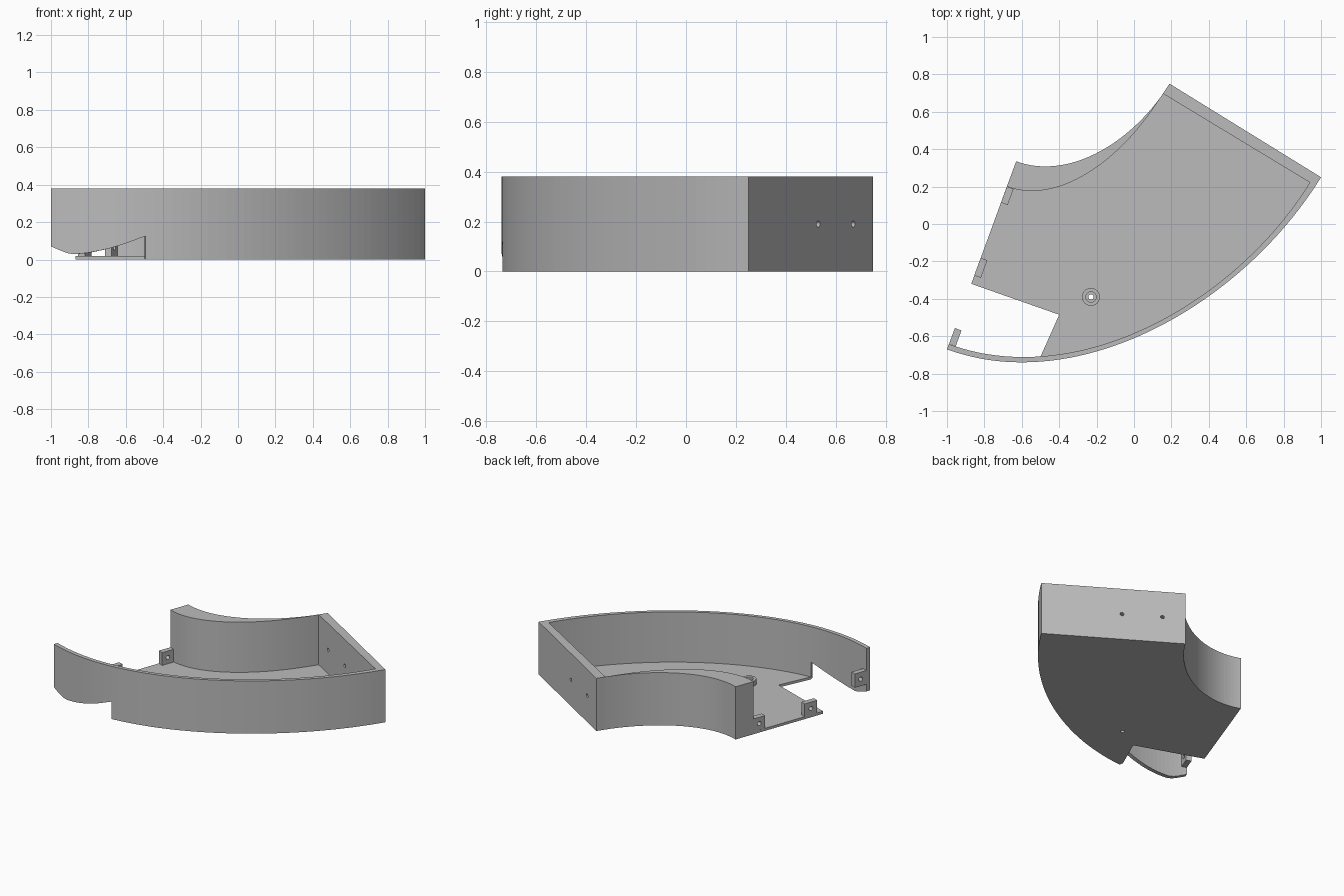
import bpy, bmesh, math
from mathutils import Vector

if "Cube" in bpy.data.objects:
    bpy.data.objects.remove(bpy.data.objects["Cube"])

H, FLOOR, N = 0.38, 0.018, 36
grey = bpy.data.materials.new("plain grey")
grey.diffuse_color = (0.5, 0.5, 0.5, 1)
grey.use_nodes = True
grey.node_tree.nodes["Principled BSDF"].inputs["Base Color"].default_value = grey.diffuse_color

# Directions along and into the open end, and along and out of the closed end
U, V = Vector((0.345, 0.938)), Vector((0.938, -0.345))
W = Vector((0.525, 0.851))
D = Vector((-0.63, 0.335))          # inner corner of the open end
A, B = Vector((0.19, 0.75)), Vector((1.0, 0.25))


def curve(p, q, a, b, t0=0.0, t1=1.0, n=N):
    """Bend leaving p square to the open end and reaching q square to the closed end."""
    p, q = Vector(p), Vector(q)
    c, d = p + V * a, q - W * b
    pts = []
    for i in range(n + 1):
        t = t0 + (t1 - t0) * i / n
        s = 1 - t
        pts.append(p * s**3 + c * 3 * s * s * t + d * 3 * s * t * t + q * t**3)
    return pts


def finish(name, bm):
    bmesh.ops.recalc_face_normals(bm, faces=bm.faces)
    me = bpy.data.meshes.new(name)
    bm.to_mesh(me)
    bm.free()
    me.materials.append(grey)
    ob = bpy.data.objects.new(name, me)
    bpy.context.collection.objects.link(ob)
    return ob


def prism(name, pts, z0, z1):
    bm = bmesh.new()
    lo = [bm.verts.new((p[0], p[1], z0)) for p in pts]
    hi = [bm.verts.new((p[0], p[1], z1)) for p in pts]
    bm.faces.new(lo)
    bm.faces.new(hi)
    for i in range(len(pts)):
        j = (i + 1) % len(pts)
        bm.faces.new((lo[i], lo[j], hi[j], hi[i]))
    return finish(name, bm)


def wall(name, outer, inner, bottom=lambda x: 0.0):
    """Curved wall between two lines, with a bottom edge given by a rule."""
    bm = bmesh.new()
    rows = []
    for o, i in zip(outer, inner):
        z = bottom(o.x)
        rows.append([bm.verts.new(c) for c in
                     ((o.x, o.y, z), (i.x, i.y, z), (i.x, i.y, H), (o.x, o.y, H))])
    for r, s in zip(rows, rows[1:]):
        for k in range(4):
            m = (k + 1) % 4
            bm.faces.new((r[k], r[m], s[m], s[k]))
    bm.faces.new(rows[0])
    bm.faces.new(rows[-1])
    return finish(name, bm)


def drill(ob, at, axis, r, depth):
    bm = bmesh.new()
    bmesh.ops.create_cone(bm, cap_ends=True, segments=16, radius1=r, radius2=r, depth=depth)
    cutter = finish("hole_cutter", bm)
    cutter.location = at
    cutter.rotation_euler = Vector(axis).to_track_quat('Z', 'Y').to_euler()
    cutter.hide_render = True
    cutter.hide_viewport = True
    cutter.display_type = 'WIRE'
    mod = ob.modifiers.new("hole", 'BOOLEAN')
    mod.operation, mod.solver, mod.object = 'DIFFERENCE', 'EXACT', cutter


# Curved lines of the walls
T = 0.23                             # where the outer wall leaves the floor
C, C_in = (-1.0, -0.67), (-0.99, -0.642)
B_in, A_in = Vector((0.94, 0.222)), Vector((0.155, 0.697))
out_o = curve(C, B, 0.75, 0.80, T, 1)
out_i = curve(C_in, B_in, 0.73, 0.76, T, 1)
inn_o = curve(D, A, 0.30, 0.37)
inn_i = curve((-0.68, 0.20), A_in, 0.28, 0.45)

# Underside of the overhanging outer wall
EDGE = [(-1.0, 0.07), (-0.92, 0.036), (-0.88, 0.028), (-0.8, 0.036),
        (-0.7, 0.056), (-0.6, 0.086), (-0.49, 0.127)]


def underside(x):
    for (x0, z0), (x1, z1) in zip(EDGE, EDGE[1:]):
        if x <= x1:
            return z0 + (z1 - z0) * (x - x0) / (x1 - x0)
    return EDGE[-1][1]


# Walls
wall("outer_wall", out_o, out_i)
wall("outer_wall_overhang", curve(C, B, 0.75, 0.80, 0, T, 16),
     curve(C_in, B_in, 0.73, 0.76, 0, T, 16), underside)
wall("inner_wall", inn_o, inn_i)
end = prism("end_wall", [A, B, B_in, A_in], 0, H)

# Floor with the corner notch
floor = prism("floor", [Vector((-0.87, -0.32)), Vector((-0.40, -0.485))]
              + out_i + inn_i[::-1], 0, FLOOR)

# Fixing holes in the end wall
for y in (0.53, 0.67):
    p = A.lerp(B, (0.75 - y) / 0.5)
    drill(end, (p.x, p.y, 0.19), (W.x, W.y, 0), 0.013, 0.3)

# Drilled tabs along the open end
for name, s0, s1, z0, z1 in (("inner_tab", -0.144, -0.235, FLOOR, 0.11),
                             ("middle_tab", -0.55, -0.65, FLOOR, 0.11),
                             ("outer_tab", -0.95, -1.041, 0.12, 0.22)):
    a, b = D + U * s0, D + U * s1
    tab = prism(name, [a, b, b + V * 0.038, a + V * 0.038], z0, z1)
    m = (a + b) / 2 + V * 0.019
    drill(tab, (m.x, m.y, (z0 + z1) / 2), (V.x, V.y, 0), 0.015, 0.1)

# Screw boss with a recess and a hole through the floor
bx, by = -0.23, -0.39
ring = [(bx + 0.048 * math.cos(i * math.pi / 12), by + 0.048 * math.sin(i * math.pi / 12))
        for i in range(24)]
boss = prism("screw_boss", ring, FLOOR, 0.055)
drill(boss, (bx, by, 0.06), (0, 0, 1), 0.028, 0.04)
for part in (boss, floor):
    drill(part, (bx, by, 0.02), (0, 0, 1), 0.014, 0.2)
